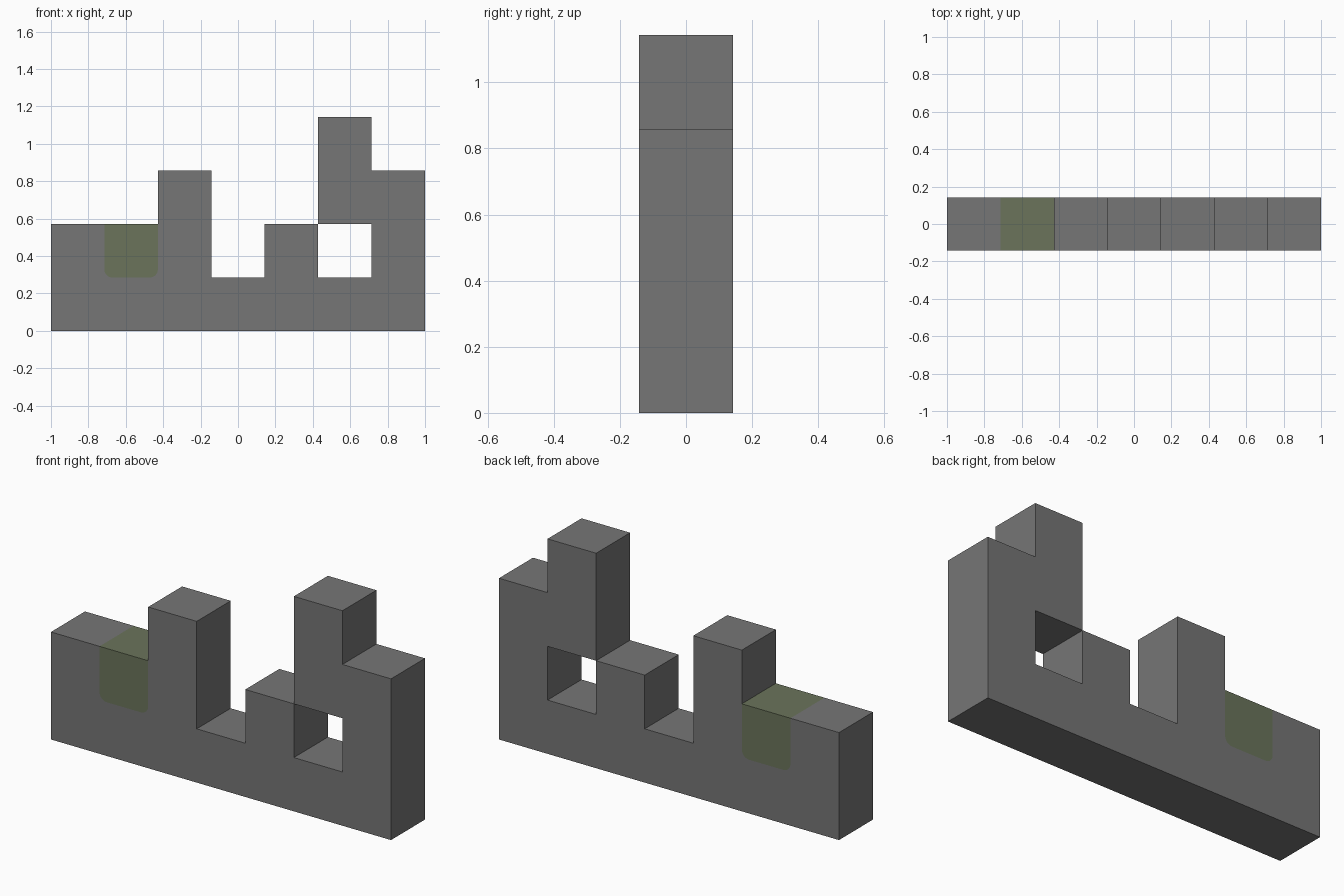
import bpy
import bmesh
from math import cos, sin, pi

cube = bpy.data.objects.get("Cube")
if cube:
    bpy.data.objects.remove(cube, do_unlink=True)

U = 2 / 7            # side of one block
HALF = U / 2         # half the wall depth
RADIUS = 0.042       # rounding of the moss patch
STONE, MOSS = 0, 1


def make_material(name, rgb):
    mat = bpy.data.materials.new(name)
    mat.use_nodes = True
    color = (*rgb, 1)
    mat.diffuse_color = color
    bsdf = mat.node_tree.nodes["Principled BSDF"]
    bsdf.inputs["Base Color"].default_value = color
    bsdf.inputs["Roughness"].default_value = 0.9
    return mat


# Block layout: column heights, a window opening and the mossy block
heights = [2, 2, 3, 1, 2, 4, 3]
cells = {(c, r) for c, h in enumerate(heights) for r in range(h)}
cells.remove((5, 1))
mossy = (1, 1)

bm = bmesh.new()


def add_face(points, mat):
    face = bm.faces.new([bm.verts.new(p) for p in points])
    face.material_index = mat


def add_front_and_back(outline, mat):
    """Outline runs counter-clockwise in x and z as seen from the front."""
    add_face([(x, -HALF, z) for x, z in outline], mat)
    add_face([(x, HALF, z) for x, z in reversed(outline)], mat)


def add_edge_wall(a, b, mat):
    """Strip through the wall depth along one outline edge."""
    (ax, az), (bx, bz) = a, b
    add_face([(ax, -HALF, az), (ax, HALF, az),
              (bx, HALF, bz), (bx, -HALF, bz)], mat)


def arc(cx, cz, start, steps=6):
    angles = [start + i * pi / 2 / steps for i in range(steps + 1)]
    return [(cx + RADIUS * cos(t), cz + RADIUS * sin(t)) for t in angles]


for c, r in sorted(cells):
    x0, x1 = c * U - 1, (c + 1) * U - 1
    z0, z1 = r * U, (r + 1) * U
    corners = [(x0, z0), (x1, z0), (x1, z1), (x0, z1)]

    # Front and back, with the moss patch cut into its block
    if (c, r) == mossy:
        left = arc(x0 + RADIUS, z0 + RADIUS, pi)
        right = arc(x1 - RADIUS, z0 + RADIUS, 1.5 * pi)
        add_front_and_back(left + right + corners[2:], MOSS)
        add_front_and_back([corners[0]] + left[::-1], STONE)
        add_front_and_back([corners[1]] + right[::-1], STONE)
    else:
        add_front_and_back(corners, STONE)

    # Walls wherever there is no neighbouring block
    for i, (dc, dr) in enumerate([(0, -1), (1, 0), (0, 1), (-1, 0)]):
        if (c + dc, r + dr) not in cells:
            mat = MOSS if (c, r) == mossy else STONE
            add_edge_wall(corners[i], corners[(i + 1) % 4], mat)

bmesh.ops.remove_doubles(bm, verts=bm.verts[:], dist=0.0005)

mesh = bpy.data.meshes.new("stone_wall")
bm.to_mesh(mesh)
bm.free()
mesh.materials.append(make_material("stone_grey", (0.18, 0.18, 0.18)))
mesh.materials.append(make_material("moss_green", (0.145, 0.175, 0.105)))
wall = bpy.data.objects.new("stone_wall", mesh)
bpy.context.collection.objects.link(wall)
